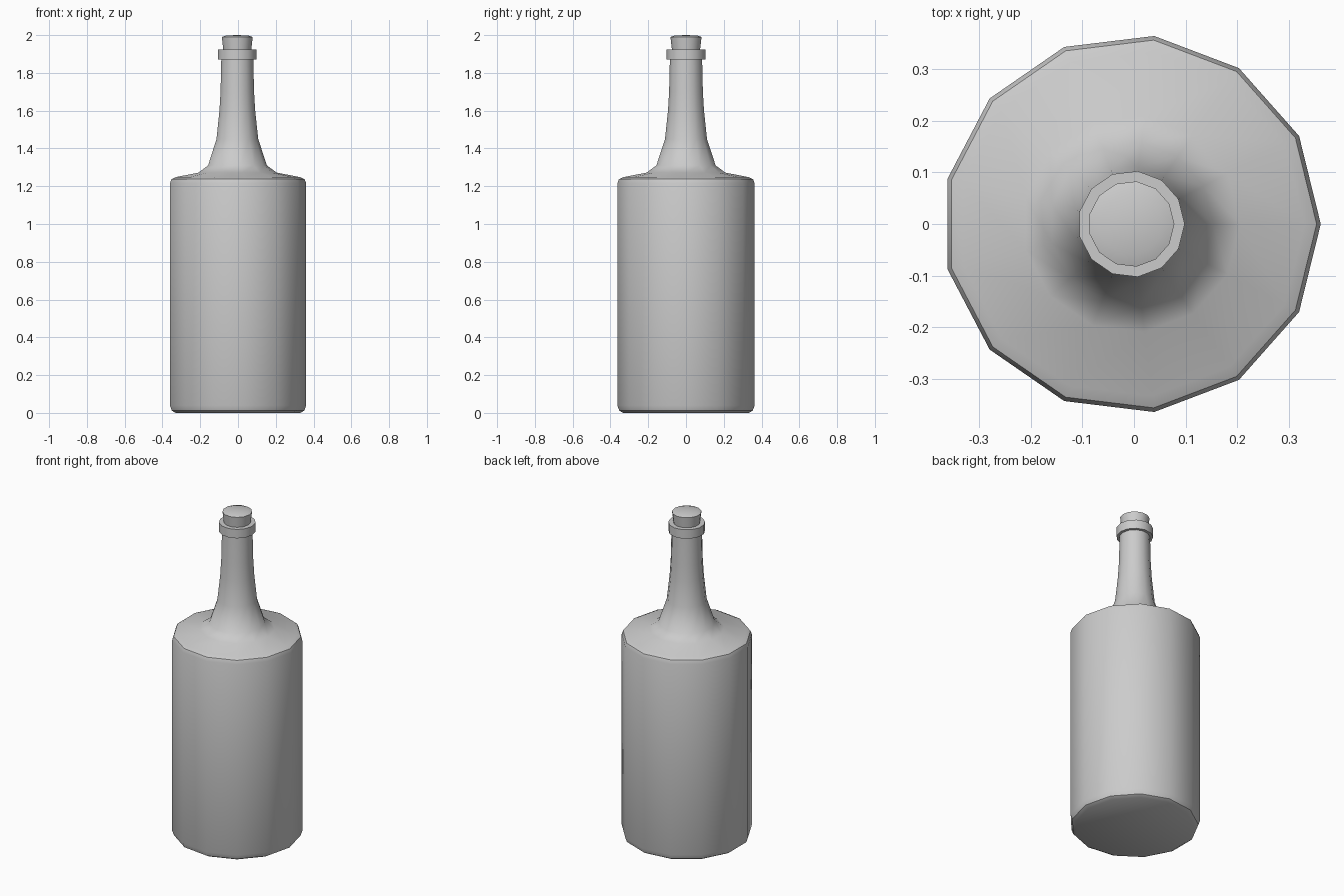
import bpy, bmesh, math

if "Cube" in bpy.data.objects:
    bpy.data.objects.remove(bpy.data.objects["Cube"])

SIDES = 13
CX = -0.005  # centres the bounds of the odd-sided lathe


def lathe(name, profile, smooth_angle=40):
    """Revolve (radius, z) points around z; radius 0 becomes a pole."""
    bm = bmesh.new()
    rings = []
    for r, z in profile:
        if r == 0:
            rings.append([bm.verts.new((CX, 0, z))] * SIDES)
        else:
            rings.append([bm.verts.new((CX + r * math.cos(math.tau * i / SIDES),
                                        r * math.sin(math.tau * i / SIDES), z))
                          for i in range(SIDES)])
    for a, b in zip(rings, rings[1:]):
        for i in range(SIDES):
            j = (i + 1) % SIDES
            bm.faces.new(list(dict.fromkeys((a[i], a[j], b[j], b[i]))))
    bmesh.ops.recalc_face_normals(bm, faces=bm.faces)
    mesh = bpy.data.meshes.new(name)
    bm.to_mesh(mesh)
    bm.free()
    obj = bpy.data.objects.new(name, mesh)
    bpy.context.collection.objects.link(obj)
    bpy.ops.object.select_all(action='DESELECT')
    obj.select_set(True)
    bpy.context.view_layer.objects.active = obj
    bpy.ops.object.shade_smooth_by_angle(angle=math.radians(smooth_angle))
    return obj


# Bottle: base, straight body, shoulder, flared neck, lip and mouth
lathe("bottle", [
    (0, 0), (0.335, 0), (0.356, 0.012), (0.366, 0.04),
    (0.366, 1.215), (0.358, 1.237), (0.335, 1.248),
    (0.21, 1.272), (0.158, 1.31), (0.112, 1.45),
    (0.096, 1.60), (0.09, 1.70), (0.086, 1.87),
    (0.103, 1.87), (0.103, 1.925), (0.073, 1.925), (0.07, 1.87), (0, 1.87),
])

# Tapered stopper with a slightly domed top
lathe("cork", [
    (0, 1.88), (0.07, 1.88), (0.083, 1.99), (0.06, 1.998), (0, 2.0),
])
